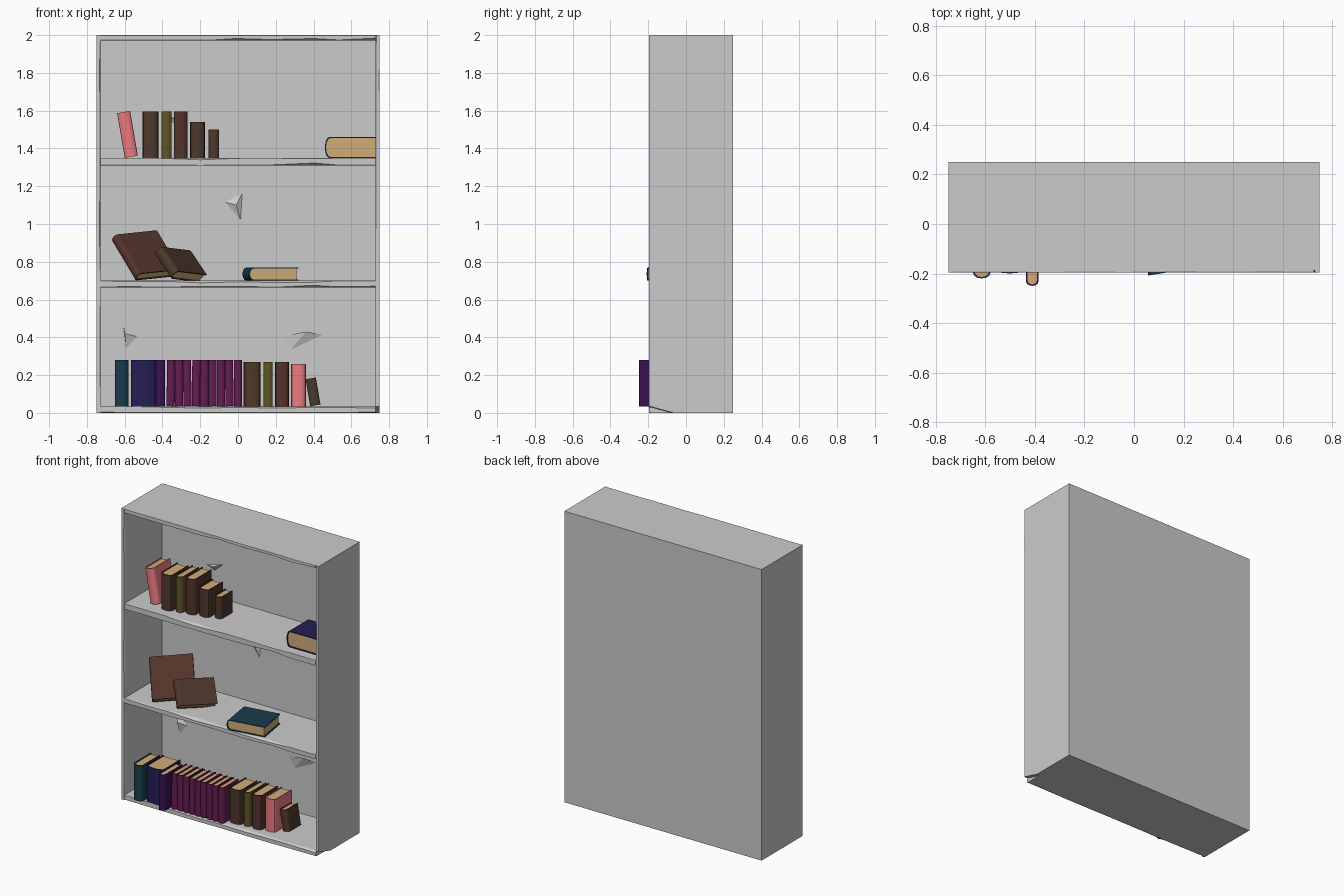
import bpy, bmesh, math, random
from mathutils import Matrix, Vector

if "Cube" in bpy.data.objects:
    bpy.data.objects.remove(bpy.data.objects["Cube"])

random.seed(7)

def material(name, rgb):
    m = bpy.data.materials.new(name)
    m.diffuse_color = (*rgb, 1)
    m.use_nodes = True
    m.node_tree.nodes["Principled BSDF"].inputs["Base Color"].default_value = m.diffuse_color
    return m

PAPER = material("paper", (.64, .41, .19))
COL = {n: material(n, c) for n, c in {
    "teal": (.01, .045, .075), "navy": (.02, .012, .09), "purple": (.04, .006, .09),
    "magenta": (.13, .012, .085), "brown": (.075, .04, .025), "olive": (.12, .09, .02),
    "red_brown": (.09, .035, .025), "pink": (.85, .2, .23)}.items()}

def make(name, bm, mats=()):
    bmesh.ops.recalc_face_normals(bm, faces=bm.faces)
    me = bpy.data.meshes.new(name)
    bm.to_mesh(me)
    bm.free()
    for m in mats:
        me.materials.append(m)
    ob = bpy.data.objects.new(name, me)
    bpy.context.collection.objects.link(ob)
    return ob

# ---- bookcase boards with worn front edges, lofted along their length ----
FRONT, BACK = -.195, .25

def board(name, lo, hi, start, end, upright=False, wear_lo=.012, wear_hi=.012, back=BACK):
    bm = bmesh.new()
    n = 9
    loops = []
    for i in range(n):
        s = start + (end - start) * i / (n - 1)
        if 0 < i < n - 1:
            s += random.uniform(-.06, .06)
        a = .001 + wear_lo * random.random() ** 2
        b = .001 + wear_hi * random.random() ** 2
        sec = [(back, lo), (back, hi), (FRONT + 2 * b, hi), (FRONT, hi - b),
               (FRONT, lo + a), (FRONT + 2 * a, lo)]
        loops.append([bm.verts.new((t, y, s) if upright else (s, y, t)) for y, t in sec])
    for p, q in zip(loops, loops[1:]):
        for k in range(6):
            bm.faces.new((p[k], p[k - 1], q[k - 1], q[k]))
    bm.faces.new(loops[0])
    bm.faces.new(loops[-1])
    return make(name, bm)

board("left_side", -.75, -.727, 0, 2, True, .002, .008)
right = board("right_side", .727, .75, 0, 2, True, .008, .002)
board("base", 0, .035, -.727, .727, wear_lo=.003)
board("top", 1.972, 2, -.727, .727, wear_hi=.002)
board("lower_shelf", .665, .70, -.727, .727, back=.22)
board("upper_shelf", 1.31, 1.35, -.727, .727, back=.22)

# broken lower front corner of the right side
bm = bmesh.new()
bm.from_mesh(right.data)
cut = bmesh.ops.bisect_plane(bm, geom=bm.verts[:] + bm.edges[:] + bm.faces[:],
                             plane_co=(.74, -.195, .035), plane_no=(.12, -.28, -1), clear_outer=True)
bmesh.ops.holes_fill(bm, edges=[e for e in bm.edges if e.is_boundary])
bm.to_mesh(right.data)
bm.free()

bm = bmesh.new()
bmesh.ops.create_cube(bm, size=1, matrix=Matrix.Translation((0, .2325, 1.0)) @
                      Matrix.Diagonal((1.454, .035, 1.944, 1)))
make("back_panel", bm)

# ---- raised splinters on the back panel: (x, z) triangles with a proud peak ----
for tri, peak in [
        (((-.61, .48), (-.52, .40), (-.59, .32)), (-.60, .42)),
        (((.21, .40), (.47, .41), (.26, .31)), (.36, .43)),
        (((-.08, 1.12), (.03, 1.18), (.02, 1.0)), (-.01, 1.1)),
        (((-.40, 1.55), (-.25, 1.59), (-.33, 1.52)), (-.33, 1.56))]:
    bm = bmesh.new()
    v = [bm.verts.new((x, .22, z)) for x, z in tri]
    p = bm.verts.new((peak[0], .195, peak[1]))
    bm.faces.new(v)
    for k in range(3):
        bm.faces.new((v[k - 1], v[k], p))
    make("splinter", bm)

# ---- books: x thickness (centred), y from spine to fore edge, z height ----
def book(color, w, d, h, mat):
    bm = bmesh.new()
    bulge = min(.022, w * .35)
    t = min(.006, w * .15)

    def arc(half, front):
        return [(half * math.cos(a), front + bulge * (1 - math.sin(a)))
                for a in (math.pi * k / 6 for k in range(7))]
    outer = arc(w / 2, 0)
    inner = arc(w / 2 - t, t)
    cover = [(w / 2, d)] + outer + [(-w / 2, d)]
    lining = [(w / 2 - t, d)] + inner + [(t - w / 2, d)]

    def prism(rings, z0, z1, index):
        lows = [[bm.verts.new((x, y, z0)) for x, y in r] for r in rings]
        highs = [[bm.verts.new((x, y, z1)) for x, y in r] for r in rings]
        new = []
        if len(rings) == 2:          # open folded cover
            for lv in (lows, highs):
                for k in range(len(lv[0]) - 1):
                    new.append(bm.faces.new((lv[0][k], lv[0][k + 1], lv[1][k + 1], lv[1][k])))
            for a, b in zip(lows, highs):
                for k in range(len(a) - 1):
                    new.append(bm.faces.new((a[k], a[k + 1], b[k + 1], b[k])))
            for k in (0, -1):
                new.append(bm.faces.new((lows[0][k], lows[1][k], highs[1][k], highs[0][k])))
        else:                        # closed page block
            a, b = lows[0], highs[0]
            new += [bm.faces.new(a), bm.faces.new(b)]
            for k in range(len(a)):
                new.append(bm.faces.new((a[k - 1], a[k], b[k], b[k - 1])))
        for f in new:
            f.material_index = index
    prism([cover, lining], 0, h, 0)
    pages = [(w / 2 - t, d - .008)] + inner + [(t - w / 2, d - .008)]
    prism([pages], .005, h - .006, 1)
    ob = make(color + "_book", bm, (COL[color], PAPER))
    ob.matrix_world = mat
    return ob

def stand(color, x0, x1, h, z, yf, d=.19, lean=0.0):
    w = x1 - x0
    return book(color, w, d, h, Matrix.Translation(((x0 + x1) / 2, yf, z + w / 2 * abs(math.sin(lean))))
                @ Matrix.Rotation(lean, 4, 'Y'))

# bottom row
Z = .035
for args in [("teal", -.65, -.58, .245, Z, -.22, .2), ("navy", -.567, -.437, .245, Z, -.20, .2),
             ("purple", -.436, -.386, .245, Z, -.25, .2),
             ("brown", .03, .12, .235, Z, -.15), ("olive", .135, .183, .235, Z, -.14),
             ("red_brown", .195, .27, .235, Z, -.14), ("pink", .28, .36, .225, Z, -.12),
             ("brown", .382, .437, .145, Z, -.07, .13, -.17)]:
    stand(*args)
# matching set of thin volumes
for k in range(9):
    x = -.378 + k * .0445
    stand("magenta", x, x + .043, .245, Z, -.193, .17, random.uniform(-.012, .012))

# upper row
Z = 1.35
for args in [("pink", -.60, -.53, .24, Z, -.11, .19, -.17), ("brown", -.505, -.42, .245, Z, -.13),
             ("olive", -.405, -.352, .245, Z, -.11), ("red_brown", -.34, -.268, .245, Z, -.095),
             ("brown", -.255, -.175, .19, Z, -.075, .16), ("brown", -.155, -.10, .15, Z, -.045, .13)]:
    stand(*args)

# books set by frame: a = spine-to-fore direction, b = tail-to-head direction
def place(color, origin, a, b, w, d, h):
    a = Vector(a).normalized()
    n = a.cross(Vector(b)).normalized()
    b = n.cross(a)
    m = Matrix((n, a, b)).transposed().to_4x4()
    m.translation = Vector(origin) - n * (w / 2)
    return book(color, w, d, h, m)

# lying flat: origin is the upper cover's spine/tail corner
place("navy", (.46, -.13, 1.46), (1, 0, 0), (0, 1, 0), .11, .275, .21)
place("teal", (.058, -.208, .77), (1, .16, 0), (-.16, 1, 0), .07, .265, .22)
# leaning pair on the middle shelf
place("red_brown", (-.53, -.18, .737), (.24, .17, .025), (-.11, .16, .215), .055, .275, .28)
place("brown", (-.325, -.185, .752), (.16, .2, -.02), (-.065, .1, .12), .06, .257, .175)
